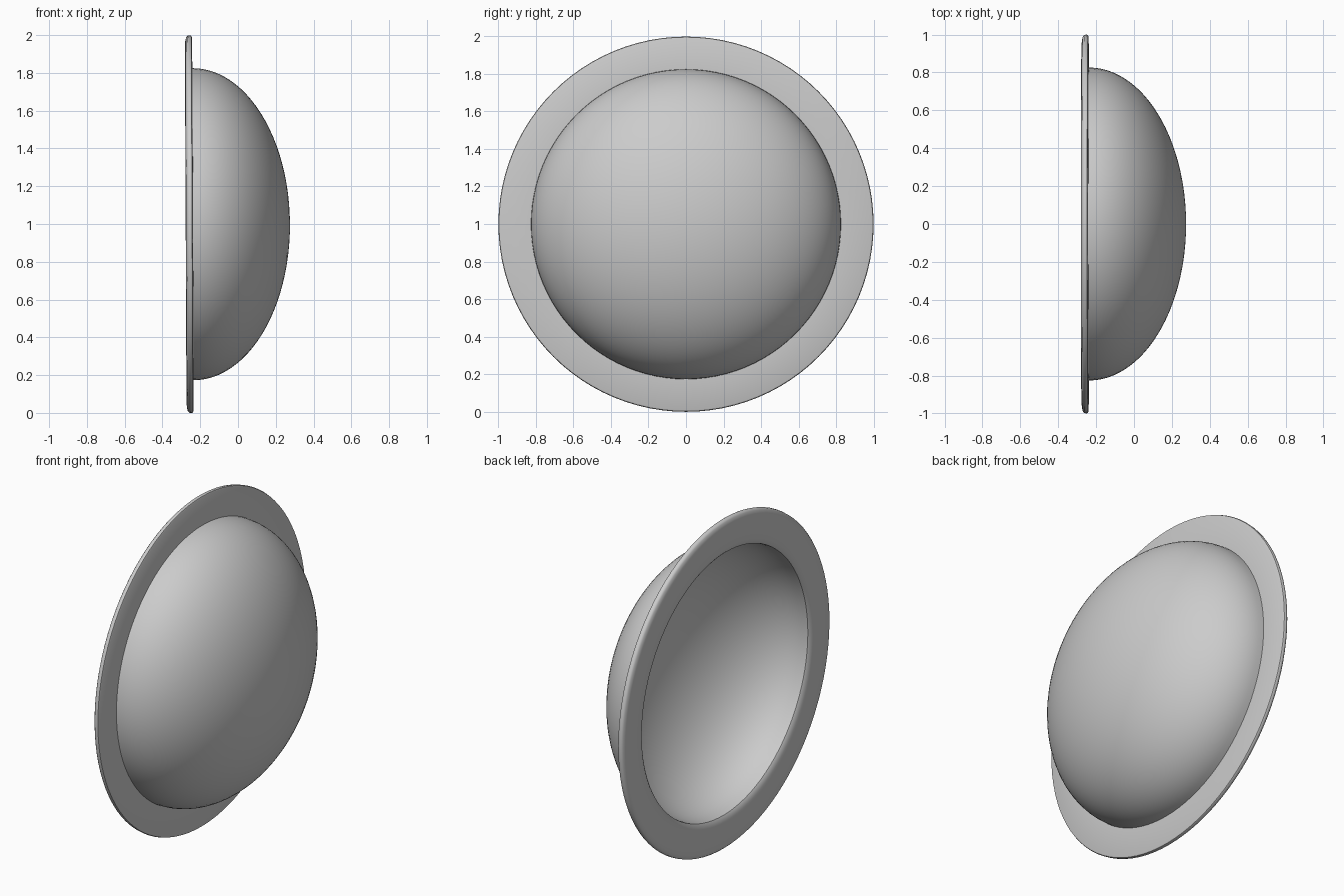
import bpy, bmesh, math
from mathutils import Matrix

if "Cube" in bpy.data.objects:
    bpy.data.objects.remove(bpy.data.objects["Cube"])

SEG = 96
STEPS = 24


def ellipse(x0, depth, radius):
    # quarter ellipse (x, r) from the apex out to the rim
    return [(x0 + depth * math.cos(t), radius * math.sin(t))
            for t in (math.pi / 2 * i / STEPS for i in range(STEPS + 1))]


def lathe(name, profile, tilt):
    # spin an (x, r) profile around the x axis
    bm = bmesh.new()
    vs = [bm.verts.new((x, 0, r)) for x, r in profile]
    es = [bm.edges.new(p) for p in zip(vs, vs[1:])]
    bmesh.ops.spin(bm, geom=vs + es, axis=(1, 0, 0), cent=(0, 0, 0),
                   angle=2 * math.pi, steps=SEG, use_duplicate=False)
    bmesh.ops.remove_doubles(bm, verts=bm.verts, dist=1e-4)
    bmesh.ops.recalc_face_normals(bm, faces=bm.faces)
    bmesh.ops.transform(bm, matrix=Matrix.Translation((0, 0, 1)) @ Matrix.Rotation(tilt, 4, 'Y'),
                        verts=bm.verts)
    me = bpy.data.meshes.new(name)
    bm.to_mesh(me)
    bm.free()
    ob = bpy.data.objects.new(name, me)
    bpy.context.collection.objects.link(ob)
    bpy.context.view_layer.objects.active = ob
    ob.select_set(True)
    bpy.ops.object.shade_smooth_by_angle(angle=math.radians(40))
    return ob


# outer dome, flat flange, softly rounded back lip, hollow inside
outer = ellipse(-0.238, 0.513, 0.826)
lip = [(-0.24, 0.99), (-0.243, 0.997), (-0.25, 1.0), (-0.262, 0.998),
       (-0.27, 0.99), (-0.275, 0.97), (-0.277, 0.93), (-0.277, 0.87),
       (-0.274, 0.83), (-0.268, 0.808), (-0.26, 0.797)]
inner = ellipse(-0.238, 0.478, 0.794)[::-1]
lathe("domed_dish", outer + lip + inner, math.radians(-0.25))
